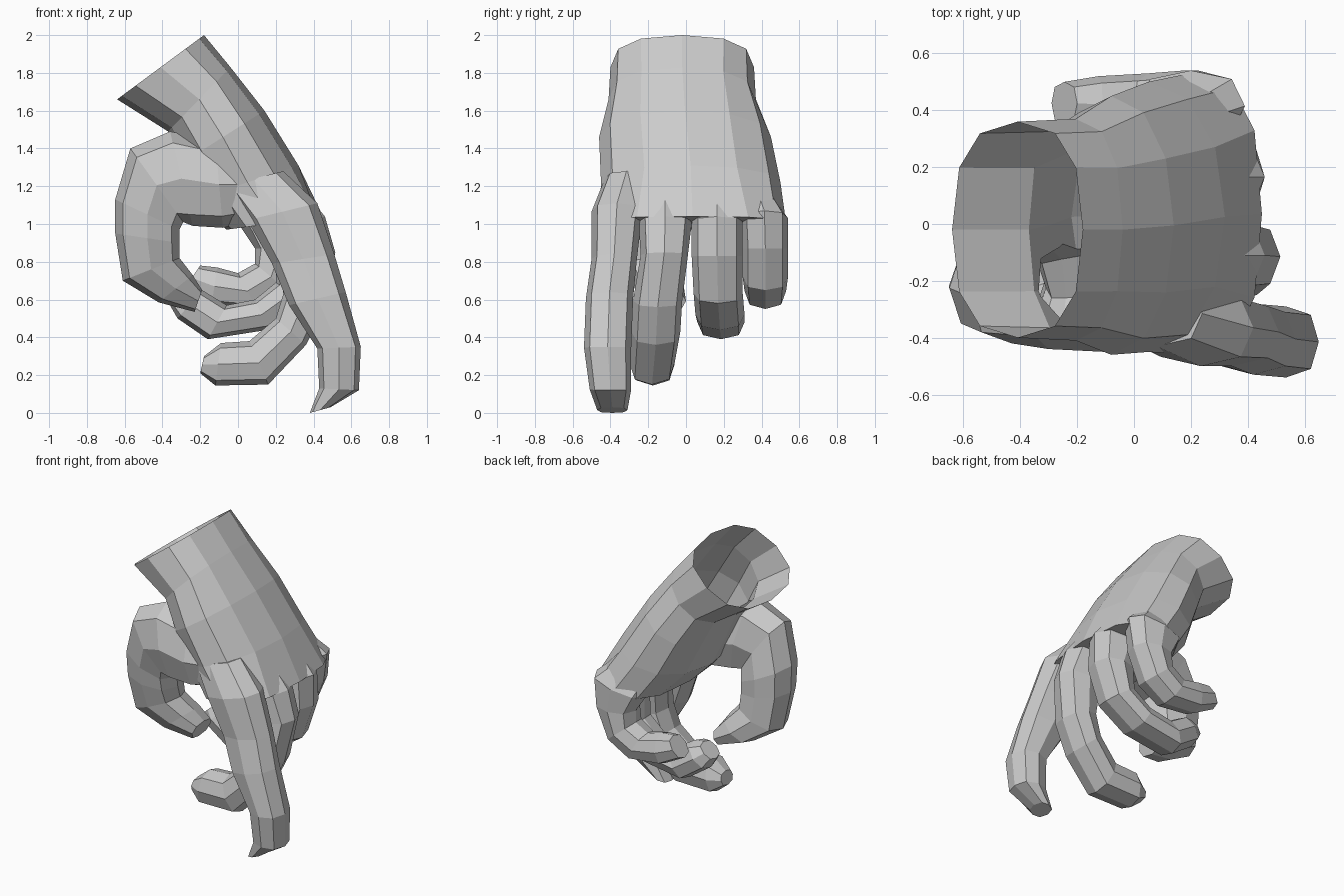
import bpy, bmesh, math
from mathutils import Vector


def power(v, p):
    return math.copysign(abs(v) ** p, v)


def loft(name, stations, sides=8, square=0.8):
    """Skin rounded sections; station = inner x,z, outer x,z, y min, y max, (squareness)."""
    bm = bmesh.new()
    rings = []
    for ix, iz, ox, oz, y0, y1, *own in stations:
        p = own[0] if own else square
        mid = Vector(((ix + ox) / 2, (y0 + y1) / 2, (iz + oz) / 2))
        u = Vector(((ox - ix) / 2, 0, (oz - iz) / 2))
        v = Vector((0, (y1 - y0) / 2, 0))
        ring = []
        for k in range(sides):
            a = 2 * math.pi * k / sides
            c, s = math.cos(a), math.sin(a)
            ring.append(bm.verts.new(mid + u * power(c, p) + v * power(s, p)))
        rings.append(ring)
    for a, b in zip(rings, rings[1:]):
        for k in range(sides):
            j = (k + 1) % sides
            bm.faces.new((a[k], a[j], b[j], b[k]))
    bm.faces.new(rings[0])
    bm.faces.new(rings[-1])
    bmesh.ops.recalc_face_normals(bm, faces=bm.faces)
    mesh = bpy.data.meshes.new(name)
    bm.to_mesh(mesh)
    bm.free()
    obj = bpy.data.objects.new(name, mesh)
    bpy.context.collection.objects.link(obj)
    return obj


# Palm from the wrist to the knuckles
hand = loft("hand", [
    (-.64, 1.66, -.18, 2.00, -.40, .36, .8),
    (-.37, 1.49, -.04, 1.83, -.41, .37, .85),
    (-.30, 1.32, .14, 1.60, -.46, .45, .95),
    (-.22, 1.13, .32, 1.31, -.45, .50, .95),
    (-.06, .97, .45, 1.04, -.46, .53, .75),
], sides=12)

# Index finger, nearly straight and pointing down
index = loft("index_finger", [
    (-.08, 1.20, .24, 1.28, -.43, -.20),
    (.05, 1.02, .42, 1.11, -.50, -.23),
    (.18, .79, .51, .84, -.50, -.26),
    (.27, .57, .57, .64, -.53, -.28),
    (.42, .34, .65, .35, -.54, -.29),
    (.43, .13, .64, .12, -.51, -.29),
    (.38, .0, .49, .03, -.47, -.31),
])

# Middle finger, bent at the middle joint
middle = loft("middle_finger", [
    (.02, 1.08, .33, 1.20, -.22, .00),
    (.10, .96, .46, 1.04, -.25, .03),
    (.22, .82, .515, .85, -.24, .01),
    (.24, .63, .46, .56, -.28, -.02),
    (.20, .50, .36, .36, -.29, -.03),
    (.06, .38, .16, .15, -.30, -.06),
    (-.09, .37, -.12, .145, -.29, -.06),
    (-.18, .30, -.20, .21, -.24, -.11),
])

# Ring finger, curled towards the palm
ring = loft("ring_finger", [
    (.02, 1.08, .33, 1.20, .05, .28),
    (.10, .96, .46, 1.04, .03, .30),
    (.20, .83, .46, .83, .03, .30),
    (.20, .69, .37, .58, .04, .30),
    (.09, .60, .16, .44, .05, .31),
    (-.06, .57, -.16, .39, .06, .31),
    (-.19, .65, -.32, .50, .07, .29),
    (-.26, .66, -.36, .57, .11, .25),
])

# Little finger, curled most
little = loft("little_finger", [
    (-.02, 1.10, .22, 1.22, .28, .44),
    (.01, .99, .39, 1.07, .29, .54),
    (.09, .87, .36, .87, .30, .54),
    (.09, .79, .26, .65, .30, .54),
    (.00, .74, .10, .55, .31, .53),
    (-.11, .77, -.14, .57, .32, .52),
    (-.20, .78, -.29, .65, .35, .50),
])

# Thumb with its web, arching out from the palm and back underneath
thumb = loft("thumb", [
    (.10, 1.02, .06, 1.40, -.41, -.06, .9),
    (-.08, .98, -.12, 1.44, -.45, -.04, .9),
    (-.24, .99, -.36, 1.49, -.44, -.08),
    (-.29, 1.01, -.57, 1.40, -.42, -.10),
    (-.31, .97, -.65, 1.13, -.39, -.06),
    (-.31, .90, -.65, .95, -.37, -.06),
    (-.31, .82, -.61, .70, -.33, -.05),
    (-.24, .73, -.42, .585, -.27, -.01),
    (-.19, .65, -.23, .535, -.20, .00),
])

# Fuse the fingers and palm into one skin
digits = [index, middle, ring, little, thumb]
for digit in digits:
    mod = hand.modifiers.new("fuse", 'BOOLEAN')
    mod.operation = 'UNION'
    mod.solver = 'EXACT'
    mod.object = digit
graph = bpy.context.evaluated_depsgraph_get()
fused = bpy.data.meshes.new_from_object(hand.evaluated_get(graph))
hand.modifiers.clear()
hand.data = fused
for digit in digits:
    bpy.data.objects.remove(digit)

# Open the wrist
bm = bmesh.new()
bm.from_mesh(fused)
axis = Vector((-.594, 0, .804))
cap = [f for f in bm.faces if all(v.co.dot(axis) > 1.70 for v in f.verts)]
bmesh.ops.delete(bm, geom=cap, context='FACES')
bm.to_mesh(fused)
bm.free()
